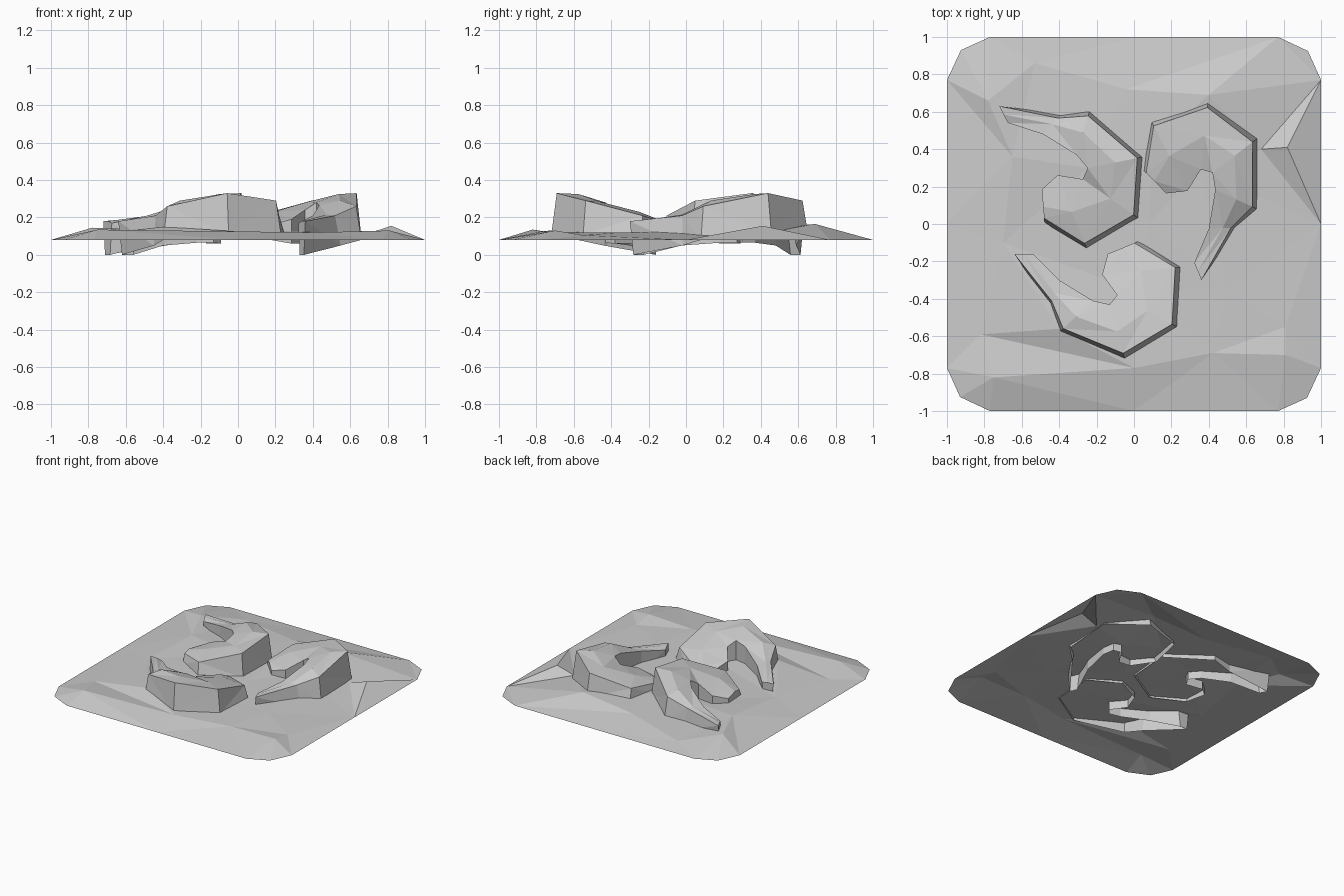
import bpy
import bmesh
from math import radians
from mathutils import Matrix, Vector
from mathutils.geometry import delaunay_2d_cdt

default_cube = bpy.data.objects.get("Cube")
if default_cube:
    bpy.data.objects.remove(default_cube, do_unlink=True)


def make_material(name, color):
    material = bpy.data.materials.new(name)
    material.use_nodes = True
    material.diffuse_color = color
    material.node_tree.nodes["Principled BSDF"].inputs["Base Color"].default_value = color
    return material


stone_grey = make_material("stone grey", (0.6, 0.6, 0.6, 1))


def make_object(name, mesh_data):
    mesh = bpy.data.meshes.new(name)
    mesh_data.to_mesh(mesh)
    mesh_data.free()
    mesh.materials.append(stone_grey)
    scene_object = bpy.data.objects.new(name, mesh)
    bpy.context.collection.objects.link(scene_object)
    return scene_object


# Ground sheet: a flat clipped-square rim around uneven facets
RIM_HEIGHT = 0.08
quarter_rim = [(1, 0), (1, 0.77), (0.93, 0.925), (0.77, 1)]
rim = []
for turn in range(4):
    spin = Matrix.Rotation(radians(90 * turn), 2)
    rim += [spin @ Vector(point) for point in quarter_rim]

# Named facet corners, so that the sharp folds can refer to them
bumps = {
    "back_left_peak": (.4, .69, .165),
    "back_middle": (-.04, .72, .13),
    "back_dip": (-.53, .86, .1),
    "back_right_peak": (-.78, .66, .145),
    "right_knoll": (-.65, .36, .14),
    "right_flat": (-.7, -.1, .12),
    "left_valley": (.68, .4, .11),
    "left_peak": (.82, .41, .155),
    "front_left_dip": (.81, -.55, .105),
    "front_left_peak": (.81, -.7, .13),
    "front_left_ridge": (.42, -.69, .12),
    "front_middle": (0, -.77, .125),
    "front_right_peak": (-.75, -.82, .135),
    "front_right_dip": (-.82, -.59, .1),
    "front_right_bank": (-.4, -.56, .15),
    "left_flat": (.5, -.35, .12),
    "under_right_rock": (-.25, .3, .125),
    "under_left_rock": (.35, .3, .125),
    "under_front_rock": (0, -.35, .12),
    "center": (.08, 0, .125),
    "back_gap": (.1, .42, .14),
}
names = list(bumps)
folds = [
    ("front_right_dip", "front_middle"),
    ("front_right_peak", "front_middle"),
    ("front_left_ridge", "front_left_peak"),
    ("front_left_ridge", "front_left_dip"),
    ("back_left_peak", "left_valley"),
    ("back_dip", "back_middle"),
]
fold_edges = [[len(rim) + names.index(end) for end in fold] for fold in folds]
# Folds that run out to the corners of the rim
back_left_corner, back_right_corner = quarter_rim[1:], len(quarter_rim) + 3
fold_edges += [
    [len(rim) + names.index("back_left_peak"), 1],
    [len(rim) + names.index("back_middle"), len(back_left_corner)],
    [len(rim) + names.index("right_knoll"), back_right_corner],
]
flat_points = rim + [Vector(bump[:2]) for bump in bumps.values()]
heights = [RIM_HEIGHT] * len(rim) + [bump[2] for bump in bumps.values()]
corners, _, triangles, sources, _, _ = delaunay_2d_cdt(flat_points, fold_edges, [], 0, 0.0001)

ground = bmesh.new()
ground_verts = []
for corner, source in zip(corners, sources):
    height = heights[source[0]] if source else RIM_HEIGHT
    ground_verts.append(ground.verts.new((corner.x, corner.y, height)))
for triangle in triangles:
    ground.faces.new([ground_verts[index] for index in triangle])
for face in ground.faces:
    face.normal_update()
    if face.normal.z < 0:
        face.normal_flip()
make_object("ground_sheet", ground)

# Crescent rock sections from tail to head, measured from the tail tip:
# outer xy, inner xy, heights of outer rim, ridge, inner rim,
# then the heights of the outer and inner lower edges
sections = [
    ((0, 0), (.1, 0), (.18, .18, .17), (0, 0)),
    ((.19, -.28), (.24, -.14), (.21, .215, .21), (.05, .05)),
    ((.24, -.42), (.42, -.25), (.26, .29, .265), (.08, .065)),
    ((.59, -.56), (.51, -.27), (.33, .325, .28), (.11, .065)),
    ((.87, -.39), (.55, -.22), (.29, .285, .24), (.11, .06)),
    ((.89, -.07), (.47, -.11), (.21, .23, .19), (.11, .06)),
    ((.67, .07), (.5, 0), (.17, .18, .16), (.1, .08)),
]
RIM_INSET = 0.03
TIP_INSET = 0.02


def toward(start, end, distance):
    return start + (end - start).normalized() * distance


def make_rock(name, tail_position, angle, mirrored):
    rock = bmesh.new()
    rings = []
    for outer, inner, (outer_top, ridge, inner_top), (outer_base, inner_base) in sections:
        outer, inner = Vector(outer), Vector(inner)
        middle = (outer + inner) / 2
        is_tip = outer_base == 0
        profile = [
            (toward(outer, middle, TIP_INSET if is_tip else 0), outer_base),
            (toward(outer, middle, 0 if is_tip else RIM_INSET), outer_top),
            (middle, ridge),
            (inner, inner_top),
            (toward(inner, middle, TIP_INSET if is_tip else 0), inner_base),
        ]
        rings.append([rock.verts.new((*spot, height)) for spot, height in profile])

    # Skin the sections as a shell open below, and close both ends
    for ring, following in zip(rings, rings[1:]):
        for index in range(len(ring) - 1):
            quad = ring[index], ring[index + 1], following[index + 1], following[index]
            rock.faces.new(quad)
    rock.faces.new(reversed(rings[0]))
    rock.faces.new(rings[-1])

    placement = Matrix.Translation((*tail_position, 0)) @ Matrix.Rotation(radians(angle), 4, "Z")
    if mirrored:
        placement = placement @ Matrix.Diagonal((1, -1, 1, 1))
    bmesh.ops.transform(rock, matrix=placement, verts=rock.verts)
    bmesh.ops.triangulate(rock, faces=rock.faces)
    bmesh.ops.recalc_face_normals(rock, faces=rock.faces)
    if sum(face.normal.z * face.calc_area() for face in rock.faces) < 0:
        bmesh.ops.reverse_faces(rock, faces=rock.faces)
    make_object(name, rock)


make_rock("front_rock", (-0.64, -0.16), 0, False)
make_rock("left_rock", (0.36, -0.3), 112, False)
make_rock("right_rock", (-0.72, 0.63), -63, True)
